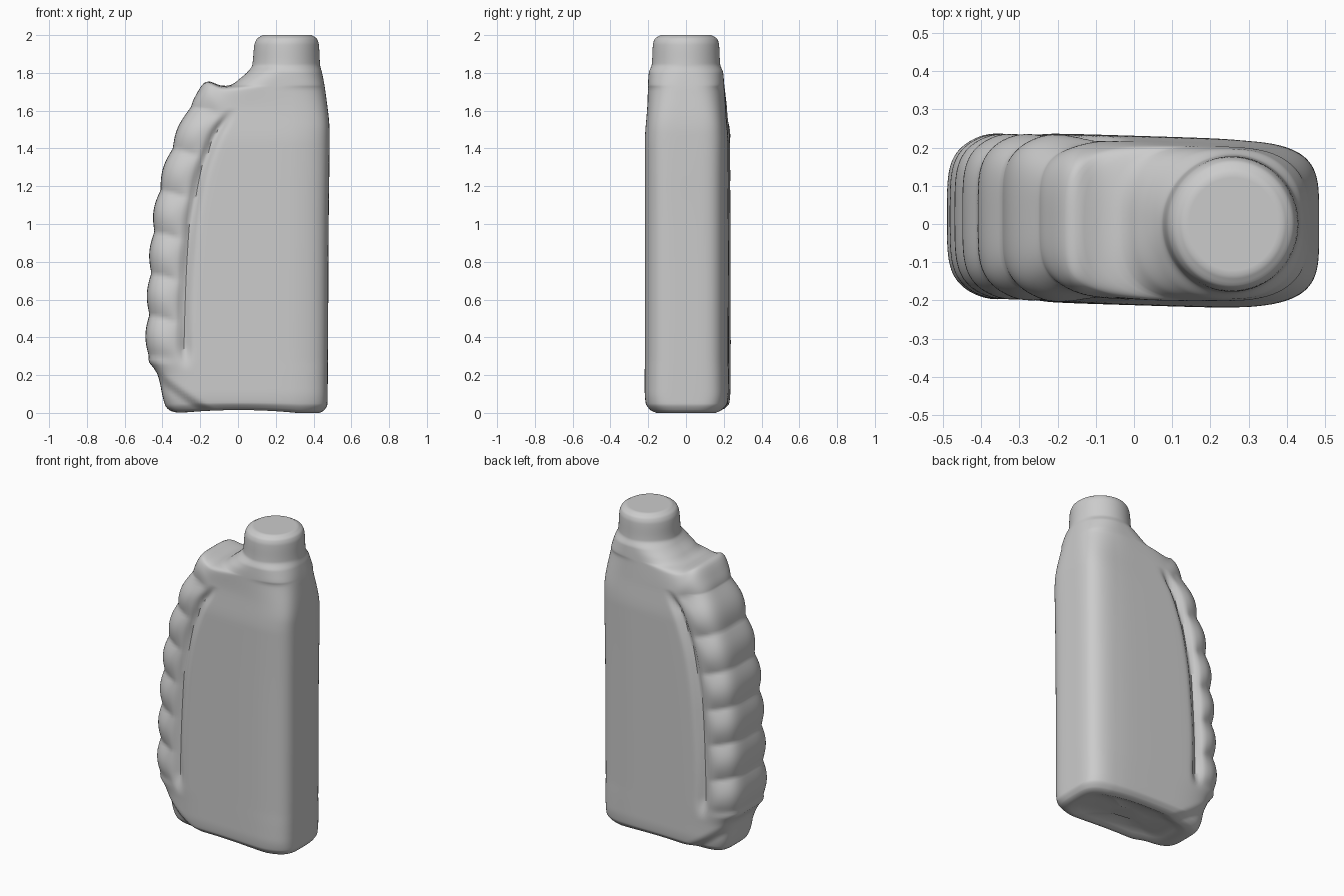
import bpy, bmesh, math

cube = bpy.data.objects.get("Cube")
if cube:
    bpy.data.objects.remove(cube, do_unlink=True)

SIDES = 208


def curve(points):
    """Smooth curve through (height, value) points, without overshoot."""
    xs, ys = zip(*points)
    steps = [(ys[i + 1] - ys[i]) / (xs[i + 1] - xs[i]) for i in range(len(xs) - 1)]
    tan = [steps[0]]
    for a, b in zip(steps, steps[1:]):
        tan.append(2 * a * b / (a + b) if a * b > 0 else 0)
    tan.append(steps[-1])

    def value(x):
        x = min(max(x, xs[0]), xs[-1])
        i = max(k for k in range(len(steps)) if xs[k] <= x)
        h = xs[i + 1] - xs[i]
        t = (x - xs[i]) / h
        return ((1 + 2 * t) * (1 - t) ** 2 * ys[i] + t * (1 - t) ** 2 * h * tan[i]
                + t * t * (3 - 2 * t) * ys[i + 1] + t * t * (t - 1) * h * tan[i + 1])
    return value


def fade(a, b, x):
    t = min(max((x - a) / (b - a), 0), 1)
    return t * t * (3 - 2 * t)


# Outline of the bottle by height
grip_edge = curve([(0, -.32), (.012, -.36), (.04, -.385), (.2, -.425), (.235, -.445),
                   (.28, -.475), (.35, -.48), (.6, -.473), (.9, -.455), (1.1, -.432),
                   (1.3, -.385), (1.45, -.333), (1.6, -.265), (1.67, -.222), (1.705, -.185),
                   (1.72, -.13), (1.735, -.04), (1.77, .01), (1.81, .055), (1.84, .075),
                   (1.95, .087), (1.98, .1), (2, .13)])
back_edge = curve([(0, .43), (.012, .455), (.05, .474), (1, .48), (1.48, .485),
                   (1.7, .463), (1.8, .445), (1.84, .435), (1.95, .428), (1.98, .418), (2, .39)])
half_depth = curve([(0, .17), (.012, .195), (.05, .217), (.12, .222), (1.42, .221),
                    (1.6, .209), (1.8, .197), (1.845, .181), (1.95, .175), (1.98, .165), (2, .135)])
squareness = curve([(0, 4), (.1, 4.6), (1.5, 4.5), (1.7, 3.3), (1.8, 2.4), (1.85, 2), (2, 2)])
groove_line = curve([(.2, -.275), (.5, -.285), (.9, -.262), (1.2, -.215), (1.45, -.13), (1.6, -.04)])


def surface_point(z, angle):
    left, right, n = grip_edge(z), back_edge(z), squareness(z)
    c, s = math.cos(angle), math.sin(angle)
    r = (abs(c) ** n + abs(s) ** n) ** (-1 / n)
    x = (left + right) / 2 + (right - left) / 2 * r * c
    y = half_depth(z) * r * s
    groove = groove_line(z)
    # Finger ridges wrapping round the grip
    reach = 1 - fade(groove - .11, groove - .01, x)
    reach *= fade(.24, .34, z) * (1 - fade(1.6, 1.7, z))
    wave = abs(math.sin(math.pi * (z + .25 * (x - left) - .3) / .22)) - .4
    x += .018 * reach * wave * c
    y *= 1 + .1 * reach * wave
    # Groove between the grip and the flat side panels
    side = fade(.5, .8, abs(s * r))
    dent = math.exp(-((x - groove) / .028) ** 2)
    dent *= fade(.22, .36, z) * (1 - fade(1.5, 1.62, z)) * side
    y -= math.copysign(.03 * dent, y)
    # Slanted recess under the grip
    below = .26 - .72 * (x + .47) - z
    y *= 1 - .14 * fade(0, .07, below)
    # Raised end of the grip beside the shoulder saddle
    z += .042 * math.exp(-((x + .165) / .055) ** 2) * fade(1.55, 1.7, z)
    # Arched foot and slight lean of the grip side
    z += .015 * max(0, 1 - (x / .33) ** 2) * (1 - fade(0, .08, z))
    y += .02 * min(max((.3 - x) / .65, 0), 1) * (1 - fade(1.6, 1.8, z))
    return x, y, z


def loft(bm, rings):
    loops = [[bm.verts.new(p) for p in ring] for ring in rings]
    for low, high in zip(loops, loops[1:]):
        for i in range(SIDES):
            j = (i + 1) % SIDES
            bm.faces.new((low[i], low[j], high[j], high[i]))
    bm.faces.new(loops[0][::-1])
    bm.faces.new(loops[-1])


def inset(ring, scale, lift):
    cx = sum(p[0] for p in ring) / SIDES
    cy = sum(p[1] for p in ring) / SIDES
    return [(cx + (x - cx) * scale, cy + (y - cy) * scale, z + lift) for x, y, z in ring]


# Ring heights, closer together at the foot and shoulder
heights = [.005 * i for i in range(10)]
heights += [.05 + .0155 * i for i in range(100)]
heights += [1.6 + .005 * i for i in range(81)]
rings = [[surface_point(z, 2 * math.pi * i / SIDES) for i in range(SIDES)] for z in heights]

# Hollow underside and flat closed top
underside = [inset(rings[0], s, h) for s, h in ((.3, .03), (.6, .026), (.8, .012), (.93, 0))]
top = [inset(rings[-1], s, 0) for s in (.9, .5)]

bm = bmesh.new()
loft(bm, underside + rings + top)
bmesh.ops.recalc_face_normals(bm, faces=bm.faces)
mesh = bpy.data.meshes.new("bottle")
bm.to_mesh(mesh)
bm.free()
bottle = bpy.data.objects.new("bottle", mesh)
bpy.context.collection.objects.link(bottle)

# Plain grey plastic
grey = bpy.data.materials.new("grey_plastic")
grey.use_nodes = True
colour = (.6, .6, .6, 1)
grey.diffuse_color = colour
grey.node_tree.nodes["Principled BSDF"].inputs["Base Color"].default_value = colour
mesh.materials.append(grey)

bpy.context.view_layer.objects.active = bottle
bottle.select_set(True)
bpy.ops.object.shade_smooth_by_angle(angle=math.radians(50))
